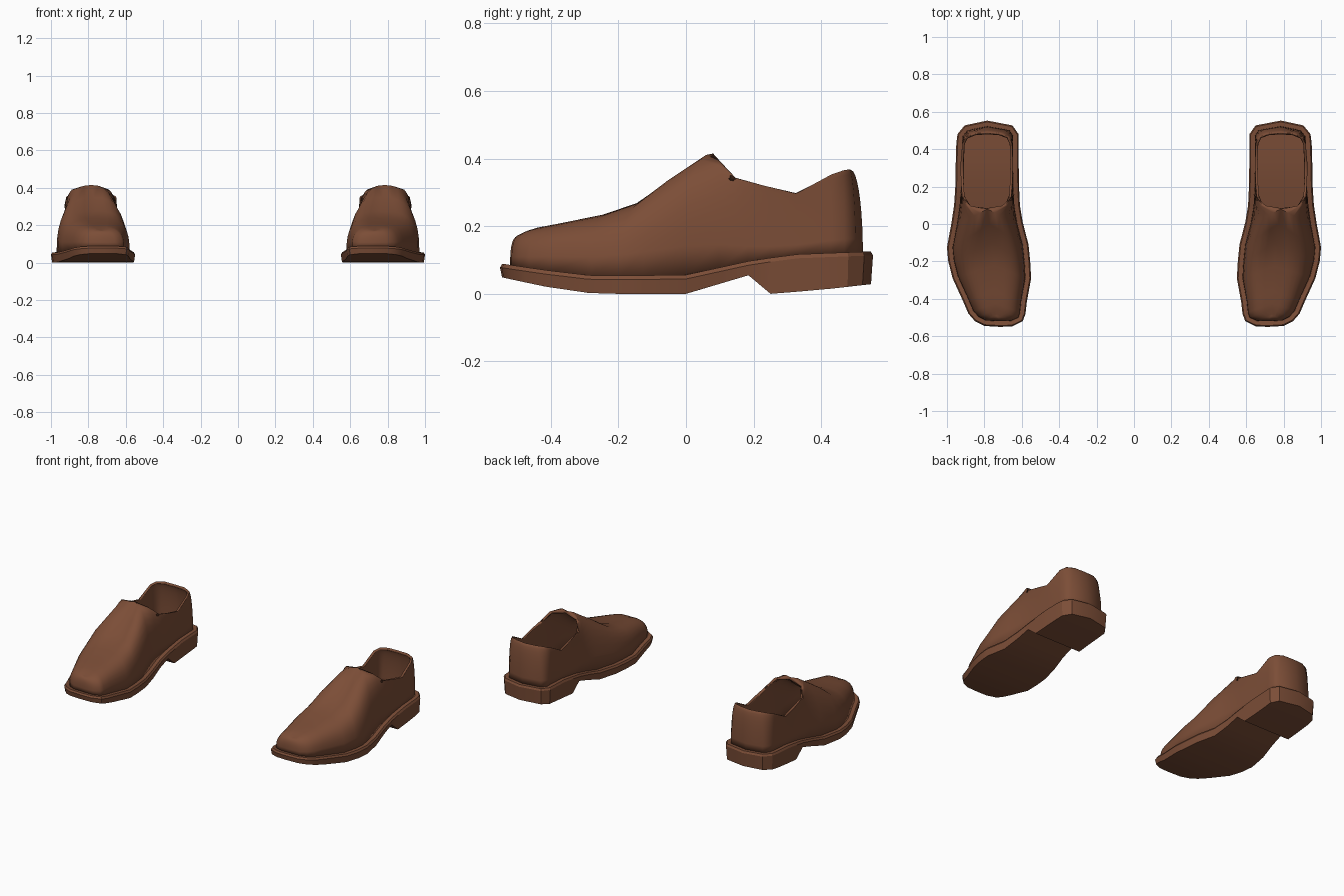
import bpy, bmesh, math
from mathutils import Vector

if "Cube" in bpy.data.objects:
    bpy.data.objects.remove(bpy.data.objects["Cube"])

leather = bpy.data.materials.new("brown leather")
leather.diffuse_color = (0.2, 0.075, 0.038, 1)
leather.use_nodes = True
leather.node_tree.nodes["Principled BSDF"].inputs["Base Color"].default_value = leather.diffuse_color

# Sole outline seen from above, from the toe round the outer side, heel and inner side
OUTLINE = [(.715, -.55), (.80, -.545), (.85, -.52), (.885, -.48), (.912, -.417), (.97, -.29),
           (.993, -.2), (1.0, -.125), (.977, 0), (.962, .1), (.956, .185), (.954, .25), (.953, .33),
           (.95, .43), (.944, .48), (.906, .527), (.785, .553),
           (.65, .527), (.617, .48), (.617, .43), (.617, .33), (.615, .25), (.614, .185), (.61, .1),
           (.595, .01), (.564, -.11), (.555, -.2), (.55, -.29), (.573, -.417), (.58, -.48),
           (.595, -.52), (.65, -.547)]
# Upper ridge and collar: centre x, half width, y, z, roundness
CROWN = [(.735, 0, -.49, .172, .7), (.735, 0, -.482, .176, .7), (.737, 0, -.455, .188, .7),
         (.74, 0, -.425, .197, .7), (.745, 0, -.36, .209, .65), (.75, 0, -.225, .236, .65),
         (.76, 0, -.1, .276, .7), (.77, 0, 0, .35, .8), (.785, 0, .08, .415, .8),
         (.79, .085, .098, .395, .85), (.788, .13, .14, .345, .95), (.788, .138, .23, .32, 1),
         (.787, .14, .325, .296, 1), (.785, .133, .43, .353, 1), (.785, .112, .465, .365, 1),
         (.785, .065, .483, .368, 1), (.785, 0, .488, .366, 1)]
SOLE_TOP = [(-.55, .09), (-.4, .068), (-.27, .053), (0, .056), (.2, .1), (.33, .117), (.56, .126)]
SOLE_BOTTOM = [(-.55, .05), (-.42, .022), (-.27, 0), (0, 0), (.185, .055), (.25, 0), (.4, .012), (.56, .03)]
N, HALF = len(OUTLINE), len(CROWN) - 1


def height(profile, y):
    if y <= profile[0][0]:
        return profile[0][1]
    for (a, za), (b, zb) in zip(profile, profile[1:]):
        if y <= b:
            return za + (zb - za) * (y - a) / (b - a)
    return profile[-1][1]


def inset(dist):
    pts = []
    for i in range(N):
        p = Vector(OUTLINE[i])
        d1 = (p - Vector(OUTLINE[i - 1])).normalized()
        d2 = (Vector(OUTLINE[(i + 1) % N]) - p).normalized()
        d = (d1 + d2).normalized()
        pts.append(p + Vector((-d.y, d.x)) * dist)
    return pts


def bridge(bm, low, high):
    for i in range(N):
        j = (i + 1) % N
        bm.faces.new((low[i], low[j], high[j], high[i]))


def cap(bm, ring, up):
    # strips across the shoe, pairing outer and inner side points
    for i in range(HALF):
        q = [ring[i], ring[i + 1], ring[(N - i - 1) % N], ring[(N - i) % N]]
        q = list(dict.fromkeys(q))
        bm.faces.new(q if up else q[::-1])


def finish(bm, name, angle, thickness=0):
    me = bpy.data.meshes.new(name)
    bm.to_mesh(me)
    bm.free()
    me.materials.append(leather)
    ob = bpy.data.objects.new(name, me)
    bpy.context.collection.objects.link(ob)
    bpy.ops.object.select_all(action='DESELECT')
    ob.select_set(True)
    bpy.context.view_layer.objects.active = ob
    bpy.ops.object.shade_smooth_by_angle(angle=math.radians(angle))
    if thickness:
        m = ob.modifiers.new("leather thickness", 'SOLIDIFY')
        m.thickness, m.offset = thickness, -1
    m = ob.modifiers.new("other shoe", 'MIRROR')
    m.use_mirror_merge = False
    return ob


# Sole with welt edge, raised waist and heel
bm = bmesh.new()
rings = []
for dist, profile, dz in ((.006, SOLE_BOTTOM, 0), (0, SOLE_TOP, -.012), (.007, SOLE_TOP, 0), (.04, SOLE_TOP, 0)):
    rings.append([bm.verts.new((p.x, p.y, height(profile, p.y) + dz)) for p in inset(dist)])
for low, high in zip(rings, rings[1:]):
    bridge(bm, low, high)
cap(bm, rings[0], False)
cap(bm, rings[-1], True)
finish(bm, "sole", 25)

# Upper: curved columns from the welt to the vamp ridge and collar
bm = bmesh.new()
STEPS = 9
rings = [[] for _ in range(STEPS + 1)]
for i, base in enumerate(inset(.03)):
    cx, w, ty, tz, power = CROWN[i if i <= HALF else N - i]
    tx = cx + (w if i <= HALF else -w)
    z0 = height(SOLE_TOP, base.y) - .004
    for k in range(STEPS + 1):
        a = math.pi / 2 * k / STEPS
        v = math.sin(a) ** power
        h = 1 - max(math.cos(a), 0) ** power
        if k == STEPS:
            v = h = 1
        rings[k].append(bm.verts.new((base.x + (tx - base.x) * h, base.y + (ty - base.y) * h,
                                      z0 + (tz - z0) * v)))
for low, high in zip(rings, rings[1:]):
    bridge(bm, low, high)
bmesh.ops.remove_doubles(bm, verts=bm.verts, dist=.0005)
finish(bm, "upper", 50, .014)
